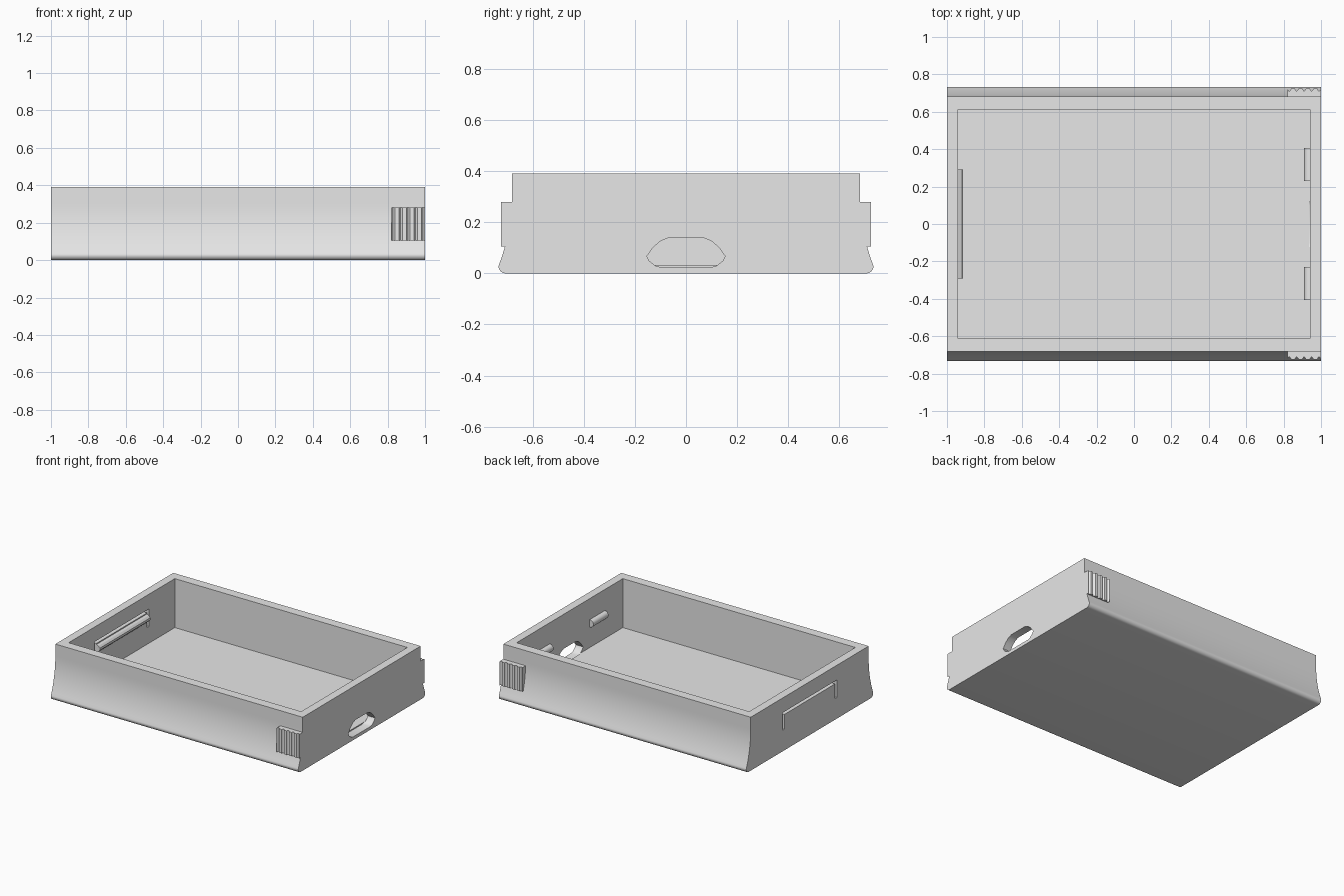
import bpy, bmesh, math

if "Cube" in bpy.data.objects:
    bpy.data.objects.remove(bpy.data.objects["Cube"])

grey = bpy.data.materials.new("light_grey")
grey.diffuse_color = (0.8, 0.8, 0.8, 1)
grey.use_nodes = True
grey.node_tree.nodes["Principled BSDF"].inputs["Base Color"].default_value = grey.diffuse_color


def prism(name, pts, axis, a, b):
    """Extrude a 2D outline along an axis: x takes (y, z), y takes (x, z), z takes (x, y)."""
    place = {"x": lambda p, t: (t, p[0], p[1]),
             "y": lambda p, t: (p[0], t, p[1]),
             "z": lambda p, t: (p[0], p[1], t)}[axis]
    bm = bmesh.new()
    ends = [[bm.verts.new(place(p, t)) for p in pts] for t in (a, b)]
    bm.faces.new(ends[0])
    bm.faces.new(ends[1])
    n = len(pts)
    for i in range(n):
        j = (i + 1) % n
        bm.faces.new((ends[0][i], ends[0][j], ends[1][j], ends[1][i]))
    bmesh.ops.recalc_face_normals(bm, faces=bm.faces)
    me = bpy.data.meshes.new(name)
    bm.to_mesh(me)
    bm.free()
    me.materials.append(grey)
    ob = bpy.data.objects.new(name, me)
    bpy.context.collection.objects.link(ob)
    return ob


def box(name, x0, x1, y0, y1, z0, z1):
    return prism(name, [(x0, y0), (x1, y0), (x1, y1), (x0, y1)], "z", z0, z1)


def activate(ob):
    bpy.ops.object.select_all(action="DESELECT")
    ob.select_set(True)
    bpy.context.view_layer.objects.active = ob


def cut(ob, cutter):
    cutter.hide_render = True
    mod = ob.modifiers.new("cut", "BOOLEAN")
    mod.operation = "DIFFERENCE"
    mod.solver = "EXACT"
    mod.object = cutter
    activate(ob)
    bpy.ops.object.modifier_apply(modifier=mod.name)
    bpy.data.objects.remove(cutter)


def smooth(ob):
    activate(ob)
    bpy.ops.object.shade_smooth_by_angle(angle=math.radians(30))


# Tray body: straight upper walls that flare into a rounded foot
side = [(0.681, 0.39)]
for i in range(15):
    t = i / 14
    side.append((0.681 + 0.05 * t * t, 0.30 - 0.265 * t))
for i in range(1, 9):
    a = math.radians(15 - 105 * i / 8)
    side.append((0.706 + 0.027 * math.cos(a), 0.027 + 0.027 * math.sin(a)))
tray = prism("tray", side + [(-y, z) for y, z in reversed(side)], "x", -1, 1)

# Hollow interior
cut(tray, box("cavity_cutter", -0.94, 0.94, -0.613, 0.613, 0.032, 0.6))

# Oval opening in the right wall
half = [(0.07, 0.138), (0.10, 0.126), (0.128, 0.102), (0.153, 0.067),
        (0.145, 0.05), (0.12, 0.03), (0.10, 0.024)]
cut(tray, prism("opening_cutter", half + [(-y, z) for y, z in reversed(half)],
                "x", 0.935, 1.1))

# Slot around the springy latch tab in the left wall
slot = [(-0.315, 0.155), (-0.315, 0.282), (0.315, 0.282), (0.315, 0.155),
        (0.293, 0.155), (0.293, 0.262), (-0.293, 0.262), (-0.293, 0.155)]
cut(tray, prism("slot_cutter", slot, "x", -1.1, -0.9))
smooth(tray)

# Latch ridge on the inside of the tab
prism("latch_ridge", [(-0.945, 0.195), (-0.925, 0.205), (-0.913, 0.218),
                      (-0.913, 0.234), (-0.925, 0.247), (-0.945, 0.257)],
      "y", -0.292, 0.292)

# Two rounded catches inside the right wall
for s, label in ((-1, "front"), (1, "back")):
    arc = [(0.945, 0.182)]
    for i in range(11):
        a = math.pi * (0.5 + i / 10)
        arc.append((0.937 + 0.027 * math.cos(a), 0.209 - 0.027 * math.sin(a)))
    arc.append((0.945, 0.236))
    smooth(prism(label + "_catch", arc, "y", s * 0.23, s * 0.405))

# Ribbed finger grips at the right end of both long sides
for s, label in ((-1, "front"), (1, "back")):
    wave = []
    for i in range(55):
        x = 0.82 + 0.18 * i / 54
        dip = max(0.0, math.cos(2 * math.pi * (x - 0.83) / 0.04))
        wave.append((x, s * (0.724 - 0.013 * dip)))
    smooth(prism(label + "_grip", wave + [(1, s * 0.66), (0.82, s * 0.66)],
                 "z", 0.105, 0.28))
